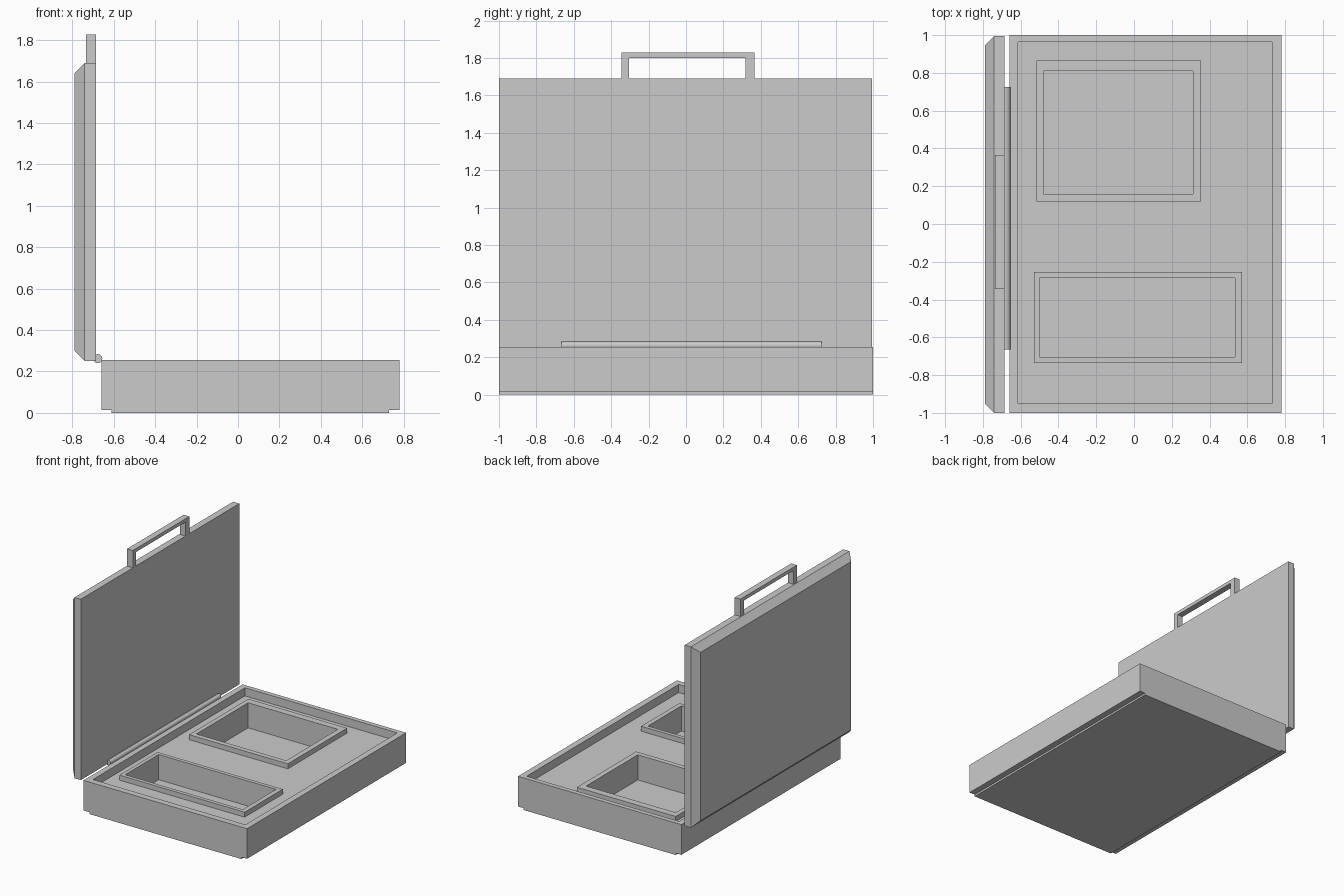
import bpy, bmesh, math

if "Cube" in bpy.data.objects:
    bpy.data.objects.remove(bpy.data.objects["Cube"])


def make(name, bm):
    bmesh.ops.recalc_face_normals(bm, faces=bm.faces)
    me = bpy.data.meshes.new(name)
    bm.to_mesh(me)
    bm.free()
    ob = bpy.data.objects.new(name, me)
    bpy.context.collection.objects.link(ob)
    return ob


def box(name, x0, x1, y0, y1, z0, z1):
    bm = bmesh.new()
    bmesh.ops.create_cube(bm, size=1)
    for v in bm.verts:
        v.co = ((x0 + x1) / 2 + v.co.x * (x1 - x0),
                (y0 + y1) / 2 + v.co.y * (y1 - y0),
                (z0 + z1) / 2 + v.co.z * (z1 - z0))
    return make(name, bm)


def cut(target, cutter):
    mod = target.modifiers.new("cut", 'BOOLEAN')
    mod.operation = 'DIFFERENCE'
    mod.solver = 'EXACT'
    mod.object = cutter
    bpy.context.view_layer.objects.active = target
    bpy.ops.object.modifier_apply(modifier=mod.name)
    bpy.data.objects.remove(cutter)


# Case body with a shallow recess inside a rim
body = box("case_body", -0.66, 0.78, -1, 1, 0.015, 0.255)
cut(body, box("recess_cutter", -0.613, 0.73, -0.95, 0.963, 0.19, 0.4))

# Bottom plate
box("bottom_plate", -0.61, 0.73, -1, 1, 0, 0.015)

# Two pockets, each with a raised frame: outer rectangle, inner rectangle
pockets = {
    "square_pocket": ((-0.515, 0.355, 0.12, 0.865), (-0.478, 0.313, 0.16, 0.81)),
    "long_pocket": ((-0.53, 0.573, -0.735, -0.255), (-0.50, 0.535, -0.705, -0.285)),
}
for name, (outer, inner) in pockets.items():
    cut(body, box("pocket_cutter", *inner, 0.03, 0.4))
    frame = box(name + "_frame", *outer, 0.19, 0.23)
    cut(frame, box("frame_cutter", *inner, 0.1, 0.4))

# Open lid: flat inner slab and a back bevelled on all four sides
bm = bmesh.new()
loops = []
for x, inset in ((-0.685, 0), (-0.74, 0), (-0.79, 0.05)):
    y0, y1, z0, z1 = -1 + inset, 0.995 - inset, 0.25 + inset, 1.69 - inset
    loops.append([bm.verts.new((x, y, z))
                  for y, z in ((y0, z0), (y1, z0), (y1, z1), (y0, z1))])
for a, b in zip(loops, loops[1:]):
    for i in range(4):
        j = (i + 1) % 4
        bm.faces.new((a[i], a[j], b[j], b[i]))
bm.faces.new(loops[0])
bm.faces.new(loops[-1])
make("lid", bm)

# Carrying handle: U-shaped profile extruded in x
bm = bmesh.new()
profile = [(-0.345, 1.69), (-0.345, 1.828), (0.365, 1.828), (0.365, 1.69),
           (0.318, 1.69), (0.318, 1.80), (-0.305, 1.80), (-0.305, 1.69)]
face = bm.faces.new([bm.verts.new((-0.735, y, z)) for y, z in profile])
ext = bmesh.ops.extrude_face_region(bm, geom=[face], use_keep_orig=True)
for v in ext["geom"]:
    if isinstance(v, bmesh.types.BMVert):
        v.co.x = -0.685
make("handle", bm)

# Hinge rod between lid and body
bpy.ops.mesh.primitive_cylinder_add(vertices=12, radius=0.022, depth=1.39,
                                    location=(-0.677, 0.03, 0.262),
                                    rotation=(math.pi / 2, 0, 0))
hinge = bpy.context.object
hinge.name = "hinge_rod"
bpy.ops.object.shade_smooth_by_angle()
